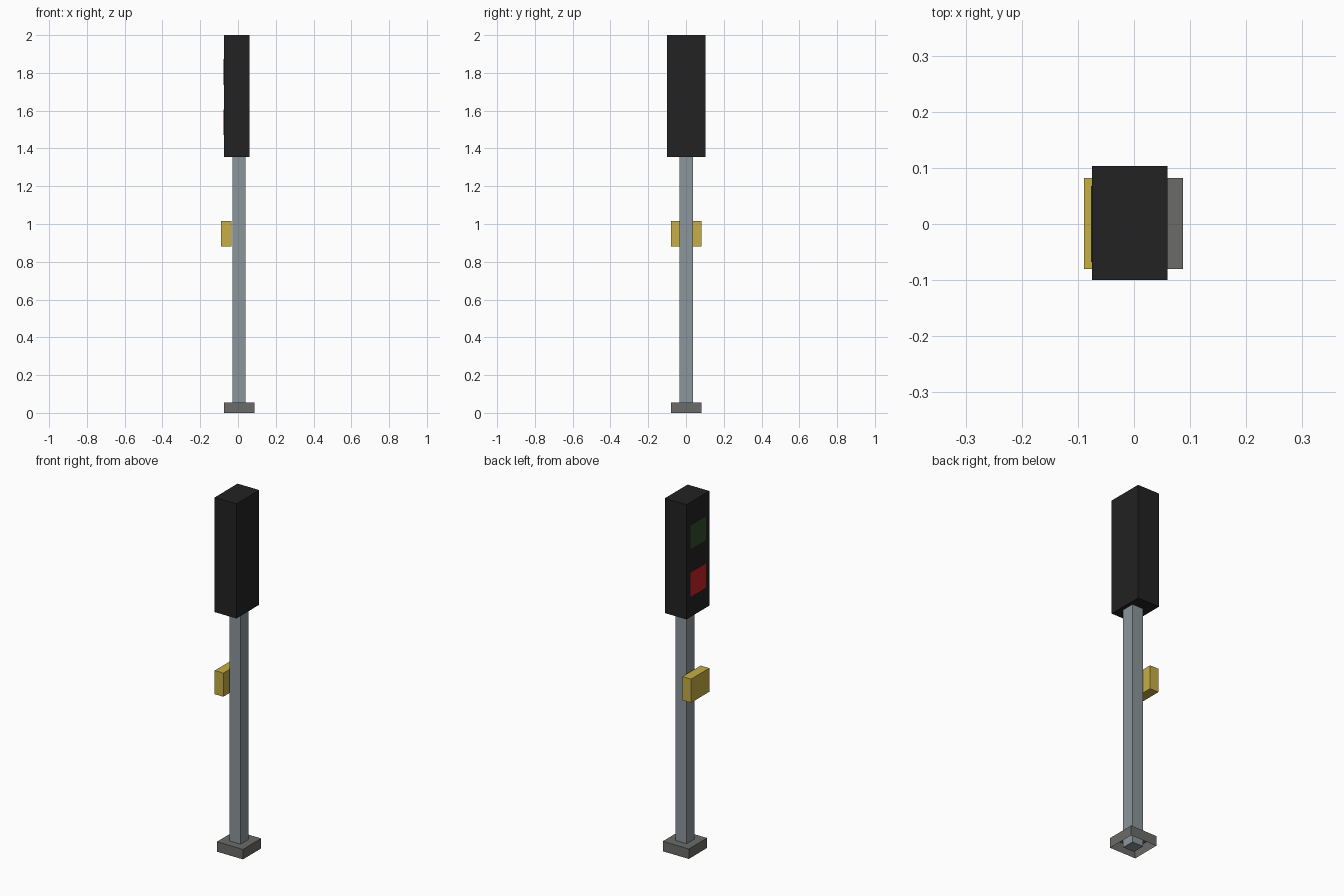
import bpy
import bmesh

if "Cube" in bpy.data.objects:
    bpy.data.objects.remove(bpy.data.objects["Cube"])


def material(name, rgb):
    m = bpy.data.materials.new(name)
    m.diffuse_color = (*rgb, 1.0)
    m.use_nodes = True
    m.node_tree.nodes["Principled BSDF"].inputs["Base Color"].default_value = m.diffuse_color
    return m


black = material("black", (0.016, 0.016, 0.016))
steel = material("steel_grey", (0.26, 0.305, 0.33))
concrete = material("dark_grey", (0.147, 0.147, 0.14))
yellow = material("yellow", (0.57, 0.42, 0.06))
red = material("red", (0.58, 0.016, 0.016))
green = material("dark_green", (0.026, 0.075, 0.026))


def box(name, x, y, z, mat, open_bottom=False):
    """Box from (min, max) ranges, optionally without its bottom face."""
    bm = bmesh.new()
    bmesh.ops.create_cube(bm, size=1.0)
    for v in bm.verts:
        v.co = [r[0] if c < 0 else r[1] for c, r in zip(v.co, (x, y, z))]
    bm.normal_update()
    if open_bottom:
        bottom = [f for f in bm.faces if f.normal.z < -0.9]
        bmesh.ops.delete(bm, geom=bottom, context='FACES_ONLY')
    mesh = bpy.data.meshes.new(name)
    bm.to_mesh(mesh)
    bm.free()
    mesh.materials.append(mat)
    obj = bpy.data.objects.new(name, mesh)
    bpy.context.collection.objects.link(obj)
    return obj


# Hollow foot and the post standing through it
box("foot", (-0.075, 0.087), (-0.08, 0.082), (0.0, 0.056), concrete, open_bottom=True)
box("post", (-0.029, 0.04), (-0.035, 0.036), (0.0, 1.36), steel)

# Push button box beside the post
box("button_box", (-0.089, -0.035), (-0.08, 0.082), (0.882, 1.015), yellow)

# Signal head with two square lamps on its left face
box("signal_head", (-0.075, 0.06), (-0.1, 0.103), (1.355, 2.0), black)
for name, z, mat in (("green_lamp", 1.805, green), ("red_lamp", 1.538, red)):
    box(name, (-0.077, -0.074), (-0.068, 0.068), (z - 0.068, z + 0.068), mat)
